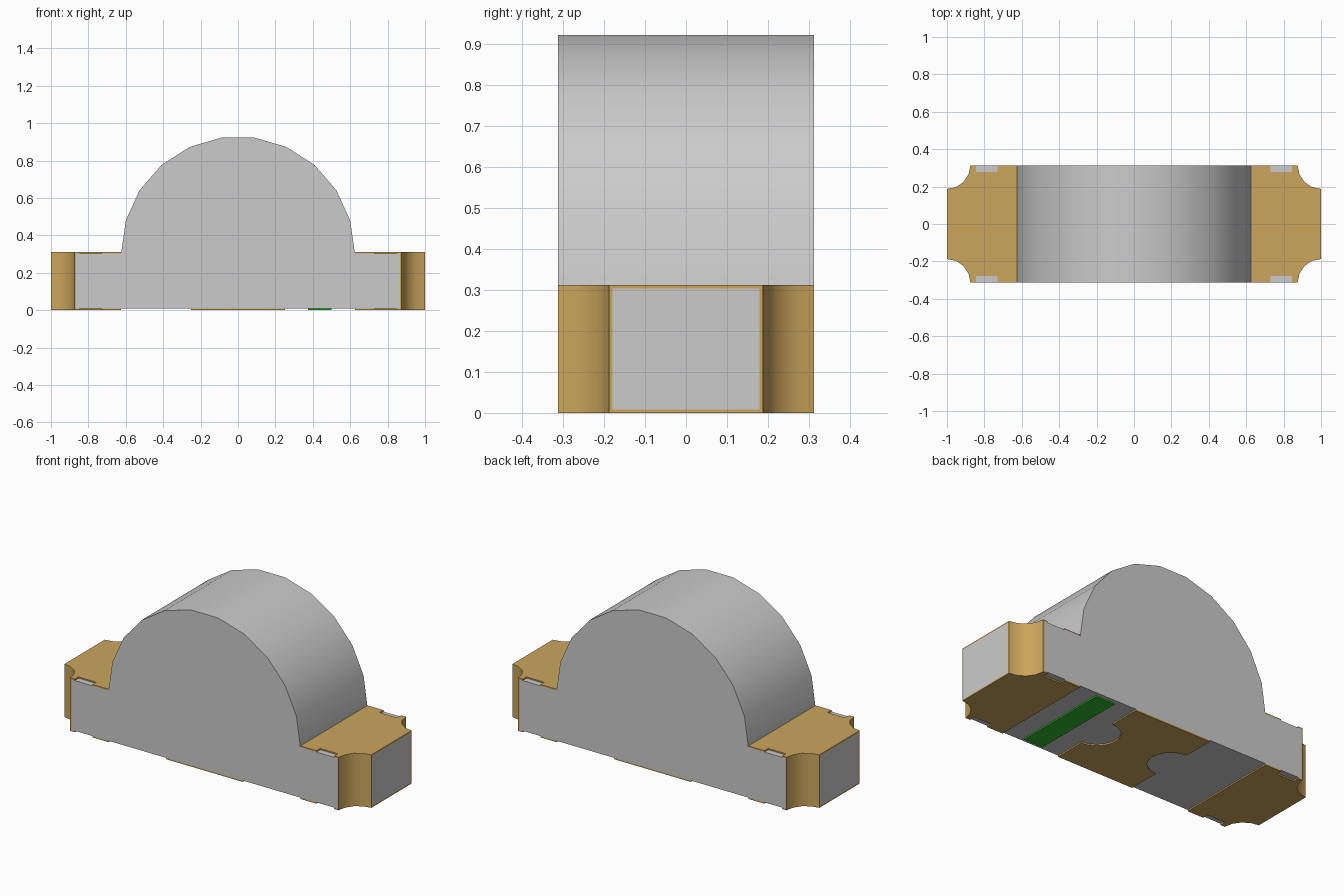
import bpy, bmesh
from math import radians, sin, cos, pi

if "Cube" in bpy.data.objects:
    bpy.data.objects.remove(bpy.data.objects["Cube"], do_unlink=True)

HALF_LEN, HALF_DEPTH = 1.0, 0.3125
FOIL = 0.008                 # plating thickness
BOARD_TOP = 0.304
TOP = BOARD_TOP + FOIL
CORNER = 0.125               # radius of the corner scoops
DOME = 0.625
PAD_IN = 0.25


def material(name, rgb):
    m = bpy.data.materials.new(name)
    m.use_nodes = True
    m.diffuse_color = (*rgb, 1)
    m.node_tree.nodes["Principled BSDF"].inputs["Base Color"].default_value = (*rgb, 1)
    return m


GREY = material("light grey", (0.6, 0.6, 0.6))
GOLD = material("gold plating", (0.6, 0.38, 0.107))
GREEN = material("green marking", (0.03, 0.48, 0.03))


def prism(name, outline, low, high, mat, along="z"):
    """Extrude a 2D outline along z, or an x-z outline along y."""
    bm = bmesh.new()
    if along == "z":
        verts = [bm.verts.new((a, b, low)) for a, b in outline]
        shift = (0, 0, high - low)
    else:
        verts = [bm.verts.new((a, low, b)) for a, b in outline]
        shift = (0, high - low, 0)
    face = bm.faces.new(verts)
    new = bmesh.ops.extrude_face_region(bm, geom=[face])["geom"]
    bmesh.ops.translate(bm, vec=shift, verts=[v for v in new if isinstance(v, bmesh.types.BMVert)])
    bmesh.ops.recalc_face_normals(bm, faces=bm.faces)
    mesh = bpy.data.meshes.new(name)
    bm.to_mesh(mesh)
    bm.free()
    mesh.materials.append(mat)
    mesh.shade_smooth()
    mesh.set_sharp_from_angle(angle=radians(30))
    obj = bpy.data.objects.new(name, mesh)
    bpy.context.collection.objects.link(obj)
    return obj


def arc(cx, cy, r, start, end, steps):
    angles = [radians(start + (end - start) * i / steps) for i in range(steps + 1)]
    return [(cx + r * cos(a), cy + r * sin(a)) for a in angles]


def scoop(r):
    """Concave corner at +x +y, from the long side round to the end."""
    return arc(HALF_LEN, HALF_DEPTH, r, 180, 270, 4)


def flip(points, sx, sy):
    return [(x * sx, y * sy) for x, y in points]


# Board with four scooped corners
corner = scoop(CORNER + FOIL)
board = (corner + flip(corner[::-1], 1, -1)
         + flip(corner, -1, -1) + flip(corner[::-1], -1, 1))
prism("board", board, FOIL, BOARD_TOP, GREY)

# Half-round lens on the board
prism("lens", arc(0, BOARD_TOP, DOME, 0, 180, 11), -HALF_DEPTH, HALF_DEPTH, GREY, "y")

# End pads, notched on both long sides, above and below the board
notch = [(DOME, HALF_DEPTH), (0.73, HALF_DEPTH), (0.73, 0.277),
         (0.845, 0.277), (0.845, HALF_DEPTH)]
half_pad = notch + scoop(CORNER)
end_pad = half_pad + flip(half_pad[::-1], 1, -1)
for side, sx in (("left", 1), ("right", -1)):
    prism(f"{side}_bottom_pad", flip(end_pad, sx, 1), 0, FOIL, GOLD)
    prism(f"{side}_top_pad", flip(end_pad, sx, 1), BOARD_TOP, TOP, GOLD)
    # Plated corner linings
    for end, sy in (("back", 1), ("front", -1)):
        lining = scoop(CORNER) + scoop(CORNER + FOIL)[::-1]
        prism(f"{end}_{side}_corner_lining", flip(lining, sx, sy), FOIL, BOARD_TOP, GOLD)

# Middle pad with a round bite from each side
bite = arc(PAD_IN, 0, CORNER, 90, 270, 10)
half_middle = [(PAD_IN, HALF_DEPTH)] + bite + [(PAD_IN, -HALF_DEPTH)]
prism("middle_pad", half_middle + flip(half_middle, -1, -1), 0, FOIL, GOLD)

# Polarity bar underneath
bar = [(0.375, -0.29), (0.5, -0.29), (0.5, 0.29), (0.375, 0.29)]
prism("polarity_bar", bar, 0, FOIL, GREEN)
